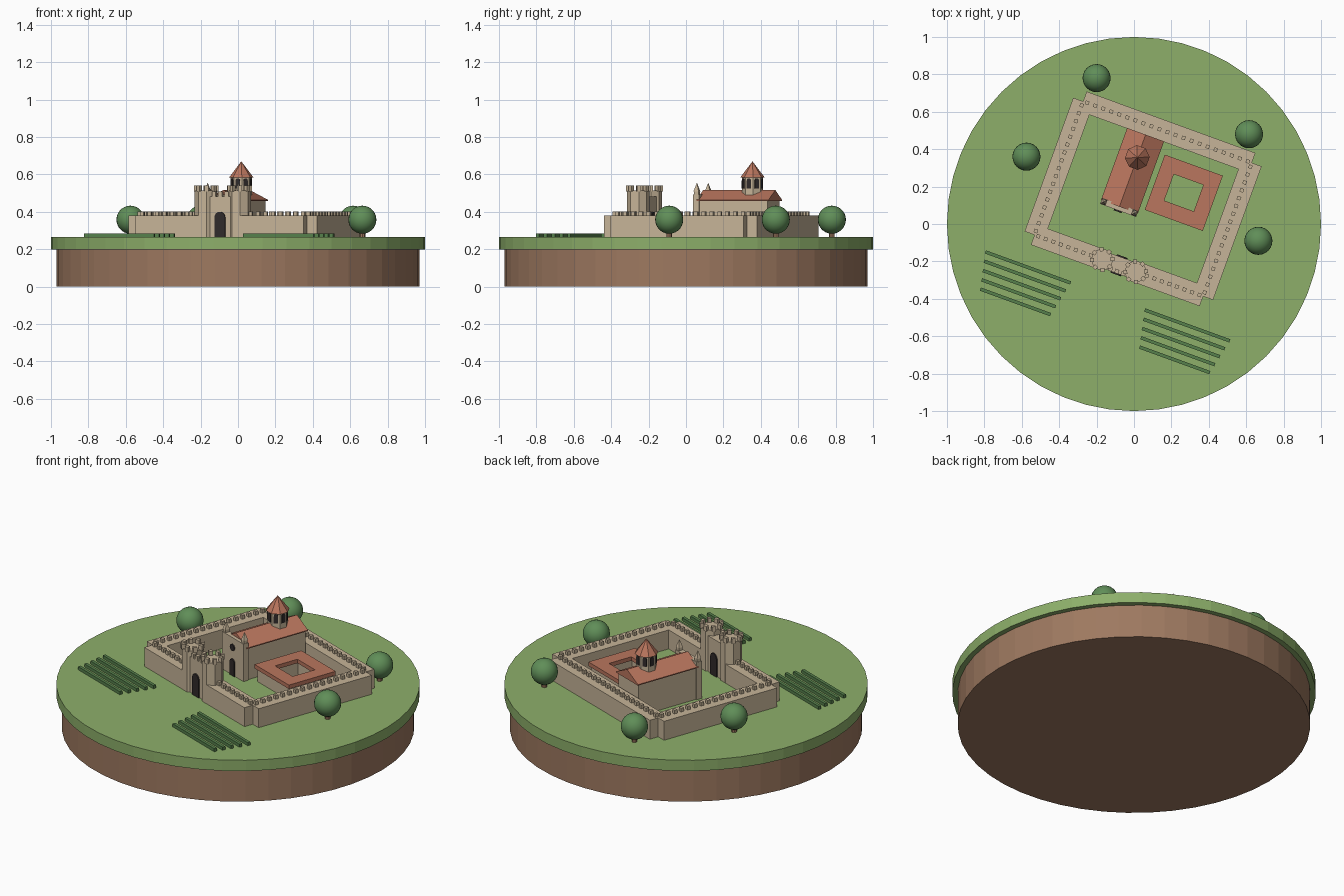
import bpy, bmesh, math
from mathutils import Matrix, Vector

cube = bpy.data.objects.get("Cube")
if cube:
    bpy.data.objects.remove(cube, do_unlink=True)

GROUND = 0.265
TURN = Matrix.Rotation(math.radians(-20), 4, 'Z')   # the compound sits at an angle


def material(name, rgb):
    lin = [((c / 255 + 0.055) / 1.055) ** 2.4 for c in rgb] + [1]
    m = bpy.data.materials.new(name)
    m.use_nodes = True
    m.diffuse_color = lin
    node = next(n for n in m.node_tree.nodes if n.type == 'BSDF_PRINCIPLED')
    node.inputs["Base Color"].default_value = lin
    node.inputs["Roughness"].default_value = 0.9
    return m


GRASS = material("grass green", (141, 175, 106))
EARTH = material("earth brown", (158, 121, 96))
STONE = material("pale stone", (198, 180, 152))
TILE = material("terracotta tile", (186, 118, 94))
LEAF = material("leaf green", (96, 142, 88))
HEDGE = material("hedge green", (86, 128, 76))
DARK = material("dark opening", (48, 42, 42))


def box(bm, u0, u1, v0, v1, z0, z1):
    size = Matrix.Diagonal((u1 - u0, v1 - v0, z1 - z0, 1))
    mid = Matrix.Translation(((u0 + u1) / 2, (v0 + v1) / 2, (z0 + z1) / 2))
    bmesh.ops.create_cube(bm, size=1, matrix=mid @ size)


def cone(bm, u, v, z0, z1, r0, r1, sides, spin=0.0):
    m = Matrix.Translation((u, v, (z0 + z1) / 2)) @ Matrix.Rotation(spin, 4, 'Z')
    bmesh.ops.create_cone(bm, cap_ends=True, segments=sides, radius1=r0,
                          radius2=r1, depth=z1 - z0, matrix=m)


def prism(bm, points, push):
    """Extrude a flat outline along a vector."""
    face = bm.faces.new([bm.verts.new(p) for p in points])
    out = bmesh.ops.extrude_face_region(bm, geom=[face])["geom"]
    bmesh.ops.translate(bm, vec=push,
                        verts=[g for g in out if isinstance(g, bmesh.types.BMVert)])


def arch(bm, width, z0, z1, place, thick=0.008):
    """Round-headed plate that faces -y before it is placed."""
    r = width / 2
    pts = [Vector((-r, 0, z0)), Vector((r, 0, z0))]
    pts += [Vector((r * math.cos(a), 0, z1 - r + r * math.sin(a)))
            for a in (math.pi * i / 8 for i in range(9))]
    prism(bm, [place @ p for p in pts], place.to_3x3() @ Vector((0, -thick, 0)))


def finish(name, bm, mat, turn=True):
    bmesh.ops.recalc_face_normals(bm, faces=bm.faces)
    if turn:
        bm.transform(TURN)
    mesh = bpy.data.meshes.new(name)
    bm.to_mesh(mesh)
    bm.free()
    mesh.materials.append(mat)
    obj = bpy.data.objects.new(name, mesh)
    bpy.context.collection.objects.link(obj)
    return obj


# Round base: earth below, grass on top
for name, z0, z1, r, mat in (("earth_base", 0, 0.2, 0.97, EARTH),
                             ("grass_disc", 0.2, GROUND, 1, GRASS)):
    bm = bmesh.new()
    cone(bm, 0, 0, z0, z1, r, r, 48)
    finish(name, bm, mat, turn=False)

# Curtain walls, open at the corners, with a row of merlons along the middle
HU, HV, MID, T = 0.48, 0.38, 0.143, 0.056
WALL = 0.38
FRONT = MID - HV
TOWER_U = 0.095


def curtain(name, u0, u1, v0, v1):
    bm = bmesh.new()
    along_u = u1 - u0 > v1 - v0
    tu, tv = (0, T) if along_u else (T, 0)
    box(bm, u0 - tu, u1 + tu, v0 - tv, v1 + tv, GROUND, WALL)
    n = round(max(u1 - u0, v1 - v0) / 0.045)
    for i in range(n):
        f = (i + 0.5) / n
        u, v = u0 + (u1 - u0) * f, v0 + (v1 - v0) * f
        box(bm, u - 0.01, u + 0.01, v - 0.01, v + 0.01, WALL, WALL + 0.022)
    finish(name, bm, STONE)


curtain("back_wall", -HU, HU, MID + HV, MID + HV)
curtain("right_wall", -HU, -HU, FRONT, MID + HV)
curtain("left_wall", HU, HU, FRONT, MID + HV)
curtain("front_wall_right", -HU, -TOWER_U, FRONT, FRONT)
curtain("front_wall_left", TOWER_U, HU, FRONT, FRONT)

# Gate towers with crowns of merlons
for side, label in ((-1, "right"), (1, "left")):
    bm = bmesh.new()
    u = side * TOWER_U
    cone(bm, u, FRONT, GROUND, 0.515, 0.061, 0.061, 8, math.pi / 8)
    for i in range(8):
        a = math.tau * (i + 0.5) / 8
        cone(bm, u + 0.055 * math.cos(a), FRONT + 0.055 * math.sin(a),
             0.51, 0.54, 0.015, 0.015, 4, a + math.pi / 4)
    finish(f"gate_tower_{label}", bm, STONE)

# Gatehouse between the towers, with dark archways front and back
bm = bmesh.new()
box(bm, -0.07, 0.07, -0.28, -0.19, GROUND, 0.482)
for u in (-0.036, 0, 0.036):
    box(bm, u - 0.011, u + 0.011, -0.28, -0.258, 0.482, 0.508)
finish("gatehouse", bm, STONE)
bm = bmesh.new()
arch(bm, 0.06, GROUND, 0.4, Matrix.Translation((0, -0.279, 0)))
arch(bm, 0.06, GROUND, 0.4,
     Matrix.Translation((0, -0.191, 0)) @ Matrix.Rotation(math.pi, 4, 'Z'))
finish("gate_arch", bm, DARK)

# Church: nave, gabled roof and front wall with pinnacles
CU = -0.105
bm = bmesh.new()
box(bm, CU - 0.095, CU + 0.095, 0.06, 0.46, GROUND, 0.462)
finish("church_nave", bm, STONE)
bm = bmesh.new()
prism(bm, [Vector((CU + du, 0.06, z)) for du, z in
           ((-0.105, 0.458), (0.105, 0.458), (0.105, 0.464), (0, 0.517), (-0.105, 0.464))],
      Vector((0, 0.41, 0)))
finish("church_roof", bm, TILE)
bm = bmesh.new()
box(bm, CU - 0.102, CU + 0.102, 0.039, 0.073, GROUND, 0.492)
for s in (-1, 1):
    u = CU + s * 0.088
    box(bm, u - 0.012, u + 0.012, 0.044, 0.068, 0.49, 0.51)
    cone(bm, u, 0.056, 0.51, 0.556, 0.02, 0, 4, math.pi / 4)
finish("church_front", bm, STONE)
bm = bmesh.new()
arch(bm, 0.045, GROUND, 0.365, Matrix.Translation((CU, 0.04, 0)))
finish("church_door", bm, DARK)
bm = bmesh.new()
bmesh.ops.create_cone(bm, cap_ends=True, segments=16, radius1=0.02, radius2=0.02, depth=0.009,
                      matrix=Matrix.Translation((CU, 0.0365, 0.435))
                      @ Matrix.Rotation(math.pi / 2, 4, 'X'))
finish("round_window", bm, DARK)

# Eight-sided lantern tower over the church
LV, R = 0.34, 0.057
bm = bmesh.new()
cone(bm, CU, LV, 0.45, 0.585, R, R, 8, math.pi / 8)
finish("lantern_drum", bm, STONE)
bm = bmesh.new()
cone(bm, CU, LV, 0.583, 0.67, 0.066, 0, 8, math.pi / 8)
finish("lantern_roof", bm, TILE)
bm = bmesh.new()
for i in range(8):
    place = (Matrix.Translation((CU, LV, 0)) @ Matrix.Rotation(math.tau * i / 8, 4, 'Z')
             @ Matrix.Translation((0, -R * math.cos(math.pi / 8) + 0.004, 0)))
    arch(bm, 0.024, 0.524, 0.579, place)
finish("lantern_windows", bm, DARK)


# Cloister: a ring of four ranges round an open court
def ring(name, mat, outer_u, outer_v, inner_u, inner_v, z0, z1):
    u, v = 0.193, 0.248
    bm = bmesh.new()
    for s in (-1, 1):
        a, b = sorted((s * inner_v, s * outer_v))
        box(bm, u - outer_u, u + outer_u, v + a, v + b, z0, z1)
        a, b = sorted((s * inner_u, s * outer_u))
        box(bm, u + a, u + b, v - inner_v, v + inner_v, z0, z1)
    # weld the ranges into one clean ring
    bmesh.ops.remove_doubles(bm, verts=bm.verts, dist=0.0001)
    finish(name, bm, mat)


ring("cloister_walls", STONE, 0.153, 0.145, 0.095, 0.086, GROUND, 0.346)
ring("cloister_roof", TILE, 0.165, 0.157, 0.084, 0.075, 0.344, 0.368)

# Two fields of hedge rows, shorter towards the outside
for side, label in ((-1, "right"), (1, "left")):
    bm = bmesh.new()
    for i in range(5):
        half, v = 0.242 - 0.0105 * i, -0.412 - 0.049 * i
        box(bm, side * 0.453 - half, side * 0.453 + half,
            v - 0.009, v + 0.009, GROUND, 0.284)
    finish(f"hedge_rows_{label}", bm, HEDGE)

# Round trees on short trunks
for i, (x, y) in enumerate(((-0.2, 0.78), (-0.575, 0.36), (0.615, 0.48), (0.665, -0.09))):
    bm = bmesh.new()
    cone(bm, x, y, GROUND, 0.31, 0.015, 0.015, 8)
    finish(f"tree_trunk_{i + 1}", bm, EARTH, turn=False)
    bm = bmesh.new()
    bmesh.ops.create_uvsphere(bm, u_segments=24, v_segments=14, radius=0.075,
                              matrix=Matrix.Translation((x, y, 0.358)))
    tree = finish(f"tree_crown_{i + 1}", bm, LEAF, turn=False)
    for p in tree.data.polygons:
        p.use_smooth = True
